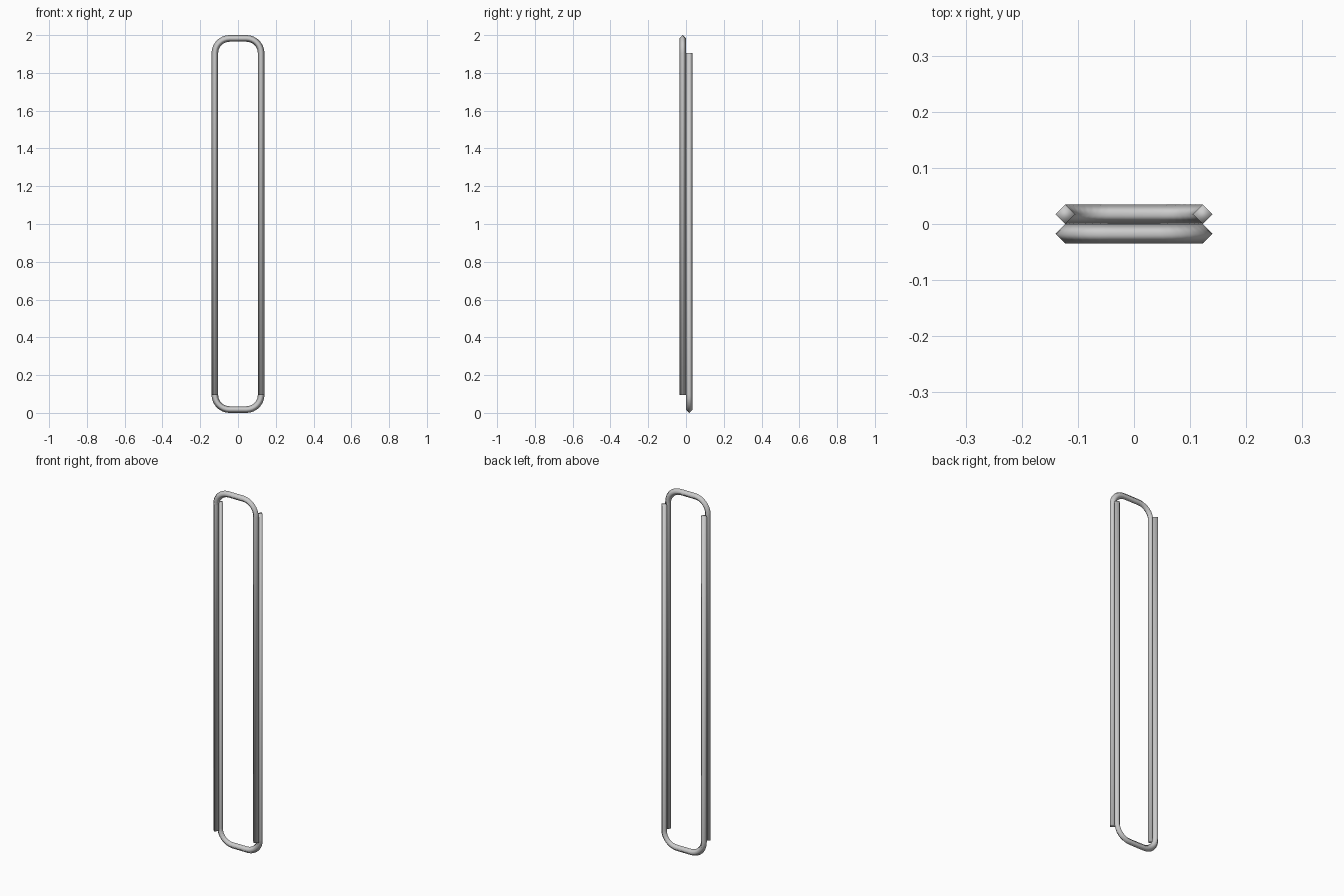
import bpy, bmesh, math
from mathutils import Vector

if "Cube" in bpy.data.objects:
    bpy.data.objects.remove(bpy.data.objects["Cube"])

R = 0.0175            # half diagonal of the diamond section
X = 0.14 - R          # leg centre line
TOP = 2.0 - R         # crossbar centre line
BEND = 0.078          # bend radius on the centre line
END = 0.094           # height of the open leg ends
SEG = 8


def u_path():
    """Centre line of an upside-down U with tangents, in x/z."""
    pts = [(Vector((X, 0, END)), Vector((0, 0, 1)))]
    for cx, a0 in ((X - BEND, 0), (-X + BEND, math.pi / 2)):
        for i in range(SEG + 1):
            a = a0 + math.pi / 2 * i / SEG
            c, s = math.cos(a), math.sin(a)
            pts.append((Vector((cx + BEND * c, 0, TOP - BEND + BEND * s)), Vector((-s, 0, c))))
    pts.append((Vector((-X, 0, END)), Vector((0, 0, -1))))
    return pts


def u_rail(name, y, flip):
    bm = bmesh.new()
    side = Vector((0, 1, 0))
    rings = []
    for p, t in u_path():
        out = side.cross(t)
        rings.append([bm.verts.new(p + d * R) for d in (out, side, -out, -side)])
    for a, b in zip(rings, rings[1:]):
        for i in range(4):
            j = (i + 1) % 4
            bm.faces.new((a[i], a[j], b[j], b[i]))
    # closed leg ends
    bm.faces.new(rings[0])
    bm.faces.new(rings[-1])
    for v in bm.verts:
        if flip:
            v.co.z = 2.0 - v.co.z
        v.co.y += y
    bmesh.ops.recalc_face_normals(bm, faces=bm.faces)
    for f in bm.faces:
        f.smooth = True
    me = bpy.data.meshes.new(name)
    bm.to_mesh(me)
    bm.free()
    ob = bpy.data.objects.new(name, me)
    bpy.context.collection.objects.link(ob)


# front rail bends over the top, back rail bends under the bottom
u_rail("front_rail", -R, False)
u_rail("back_rail", R, True)
